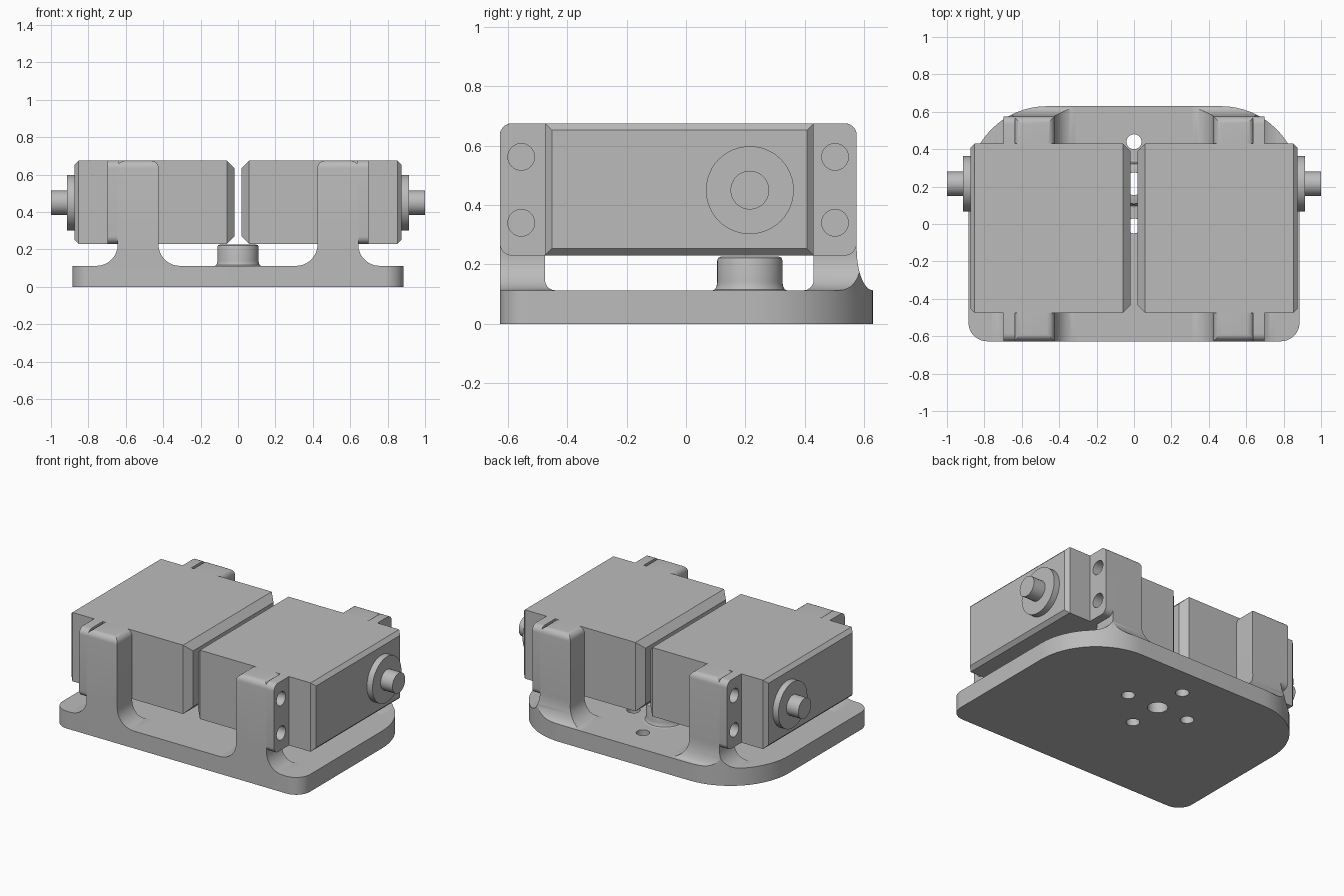
import bpy, bmesh
from math import sin, cos, pi, sqrt, radians

cube = bpy.data.objects.get("Cube")
if cube:
    bpy.data.objects.remove(cube, do_unlink=True)

grey = bpy.data.materials.new("machined_grey")
grey.use_nodes = True
grey.diffuse_color = (0.5, 0.5, 0.5, 1)
grey.node_tree.nodes["Principled BSDF"].inputs["Base Color"].default_value = (0.5, 0.5, 0.5, 1)

PLATE_TOP, BODY_LOW, BODY_TOP = 0.112, 0.23, 0.675
HUB_Y, SHAFT_Z = 0.215, 0.45


def loft(name, rings):
    """Solid through a stack of matching closed rings."""
    bm = bmesh.new()
    loops = [[bm.verts.new(p) for p in ring] for ring in rings]
    n = len(loops[0])
    for a, b in zip(loops, loops[1:]):
        for i in range(n):
            j = (i + 1) % n
            bm.faces.new((a[i], a[j], b[j], b[i]))
    bm.faces.new(loops[0])
    bm.faces.new(loops[-1])
    bmesh.ops.recalc_face_normals(bm, faces=bm.faces[:])
    mesh = bpy.data.meshes.new(name)
    bm.to_mesh(mesh)
    bm.free()
    mesh.materials.append(grey)
    ob = bpy.data.objects.new(name, mesh)
    bpy.context.collection.objects.link(ob)
    return ob


def activate(ob):
    bpy.ops.object.select_all(action='DESELECT')
    ob.select_set(True)
    bpy.context.view_layer.objects.active = ob


def boolean(ob, tool, operation='DIFFERENCE'):
    tool.hide_render = True
    mod = ob.modifiers.new("cut", 'BOOLEAN')
    mod.object, mod.operation, mod.solver = tool, operation, 'EXACT'
    activate(ob)
    bpy.ops.object.modifier_apply(modifier=mod.name)
    bpy.data.objects.remove(tool, do_unlink=True)


def finish(ob, mirror=True):
    if mirror:
        ob.modifiers.new("mirror", 'MIRROR').use_mirror_merge = False
    activate(ob)
    bpy.ops.object.shade_smooth_by_angle(angle=radians(30))


def lathe(name, centre, profile, axis='Z', n=48):
    """Turned solid; profile holds (radius, position along axis)."""
    u, v = centre
    rings = []
    for r, h in profile:
        ring = [(u + r * cos(2 * pi * i / n), v + r * sin(2 * pi * i / n)) for i in range(n)]
        rings.append([(a, b, h) if axis == 'Z' else (h, a, b) for a, b in ring])
    return loft(name, rings)


def outline(corners, steps=16):
    """Rounded outline; corners are (x, y, radius, start angle in quarters)."""
    return [(x + r * cos((q + k / steps) * pi / 2), y + r * sin((q + k / steps) * pi / 2))
            for x, y, r, q in corners for k in range(steps + 1)]


def plate_prism(name, low, high):
    back, front = 0.42, 0.1
    pts = outline([(0.885 - back, 0.63 - back, back, 0), (back - 0.885, 0.63 - back, back, 1),
                   (front - 0.885, front - 0.627, front, 2), (0.885 - front, front - 0.627, front, 3)])
    return loft(name, [[(x, y, z) for x, y in pts] for z in (low, high)])


def drill(ob):
    boolean(ob, lathe("hub_bore", (0, HUB_Y), [(0.06, -0.1), (0.06, 0.5)]))


# Base plate with the hub bore and four mounting holes
plate = plate_prism("base_plate", 0, PLATE_TOP)
drill(plate)
for dx, dy in ((1, 0), (-1, 0), (0, 1), (0, -1)):
    spot = (0.225 * dx, HUB_Y + 0.225 * dy)
    boolean(plate, lathe("mount_hole", spot, [(0.04, -0.1), (0.04, 0.3)], n=32))
finish(plate, False)

# Central hub with a filleted foot
hub = lathe("hub_boss", (0, HUB_Y), [(0.126, 0.1), (0.126, PLATE_TOP), (0.117, 0.116), (0.112, 0.127),
                                     (0.11, 0.14), (0.11, 0.213), (0.107, 0.222), (0.098, 0.226)])
drill(hub)
finish(hub, False)

# Motor housings with chamfered ends
sections = []
for x, inset in ((0.018, 0.042), (0.06, 0), (0.852, 0), (0.875, 0.023)):
    y0, y1, z0, z1 = -0.475 + inset, 0.43 - inset, BODY_LOW + inset, BODY_TOP - inset
    sections.append([(x, y0, z0), (x, y1, z0), (x, y1, z1), (x, y0, z1)])
finish(loft("motor_housing", sections))

# Output collar and shaft
finish(lathe("shaft_collar", (HUB_Y, SHAFT_Z), [(0.148, 0.86), (0.148, 0.915)], 'X'))
finish(lathe("output_shaft", (HUB_Y, SHAFT_Z), [(0.065, 0.9), (0.065, 1.0)], 'X'))


def flare(z, r):
    """Outward spread of a concave foot fillet at height z."""
    t = max(0, r - max(0, z - PLATE_TOP))
    return r - sqrt(r * r - t * t)


def post(name, side):
    inner, outer = (-0.475, -0.627) if side < 0 else (0.43, 0.575)
    levels = [(0.09, 0)] + [(PLATE_TOP + 0.14 * (k / 14) ** 1.5, 0) for k in range(15)]
    levels += [(BODY_TOP - 0.04 * (1 - sin(a * pi / 12)), 0.04 * (1 - cos(a * pi / 12))) for a in range(7)]
    rings = []
    for z, inset in levels:
        f = flare(z, 0.115) - inset
        x0, x1 = 0.425 - f, 0.643 + f
        ya = inner - side * flare(z, 0.036)
        yb = outer - side * inset
        if side > 0:
            yb += flare(z, 0.14) * 0.4
        rings.append([(x0, ya, z), (x1, ya, z), (x1, yb, z), (x0, yb, z)])
    ob = loft(name, rings)
    if side > 0:
        boolean(ob, plate_prism("post_trim", -0.2, 1), 'INTERSECT')
    return ob


def ear(name, side):
    inner, outer = (-0.47, -0.627) if side < 0 else (0.425, 0.575)
    r = 0.04
    ring = [(inner, BODY_LOW), (inner, BODY_TOP)]
    for k in range(9):
        a = k * pi / 16
        ring.append((outer - side * r * (1 - sin(a)), BODY_TOP - r * (1 - cos(a))))
    for k in range(9):
        a = k * pi / 16
        ring.append((outer - side * r * (1 - cos(a)), BODY_LOW + r * (1 - sin(a))))
    return loft(name, [[(x, y, z) for y, z in ring] for x in (0.635, 0.697)])


# Support posts and screw ears, both drilled sideways
for label, side, hole_y in (("front", -1, -0.555), ("back", 1, 0.502)):
    for ob in (post(label + "_post", side), ear(label + "_screw_ear", side)):
        for z in (0.34, 0.562):
            boolean(ob, lathe("screw_hole", (hole_y, z), [(0.045, 0.5), (0.045, 0.8)], 'X', 32))
        finish(ob)
